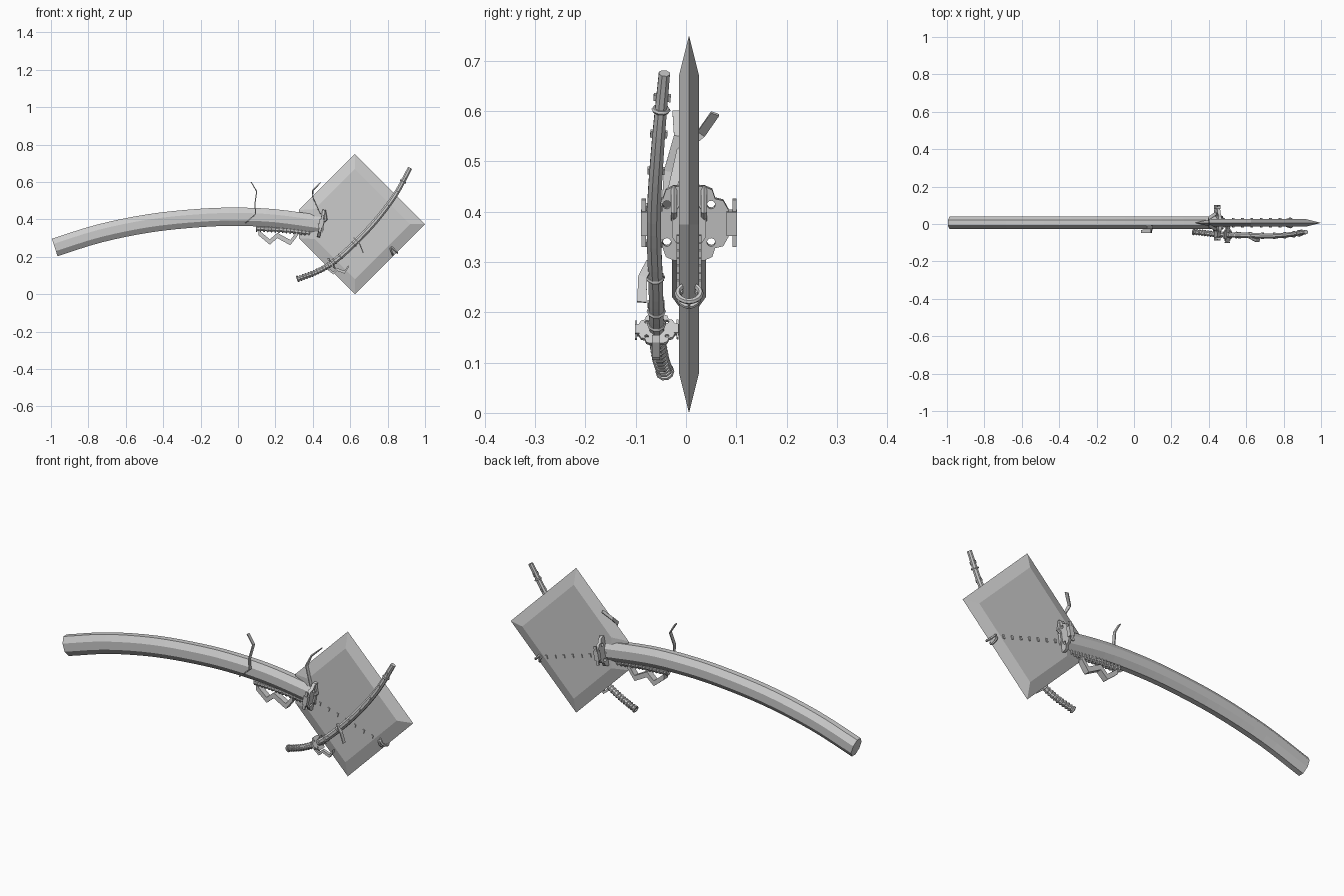
import bpy, bmesh, math
from mathutils import Vector, Matrix

cube = bpy.data.objects.get("Cube")
if cube:
    bpy.data.objects.remove(cube, do_unlink=True)

MID = 0.006  # y of the blade's central plane


def add_mesh(name, bm):
    bmesh.ops.recalc_face_normals(bm, faces=bm.faces)
    mesh = bpy.data.meshes.new(name)
    bm.to_mesh(mesh)
    bm.free()
    ob = bpy.data.objects.new(name, mesh)
    bpy.context.collection.objects.link(ob)
    return ob


def smooth_path(points, steps):
    """Catmull-Rom interpolation through the points."""
    p = [Vector(q) for q in points]
    p = [2 * p[0] - p[1]] + p + [2 * p[-1] - p[-2]]
    out = []
    for i in range(1, len(p) - 2):
        a, b, c, d = p[i - 1:i + 3]
        for k in range(steps):
            t = k / steps
            out.append((2 * b + (c - a) * t + (2 * a - 5 * b + 4 * c - d) * t * t
                        + (3 * b - a - 3 * c + d) * t ** 3) / 2)
    return out + [p[-2]]


def frame(origin, tangent, scale=1):
    """Local x runs sideways (world y), local y up, local z along the tangent."""
    t = Vector(tangent).normalized()
    up = t.cross(Vector((0, 1, 0))).normalized()
    side = up.cross(t)
    rot = Matrix((side, up, t)).transposed().to_4x4()
    return Matrix.Translation(origin) @ rot @ Matrix.Scale(scale, 4)


def path_frame(path, i):
    return frame(path[i], path[min(i + 1, len(path) - 1)] - path[max(i - 1, 0)])


def sweep(name, path, section, size=lambda f: 1):
    """Run a flat cross-section along a path and cap the ends."""
    bm = bmesh.new()
    rings = []
    for i in range(len(path)):
        m = path_frame(path, i)
        s = size(i / (len(path) - 1))
        rings.append([bm.verts.new(m @ Vector((x * s, y * s, 0))) for x, y in section])
    n = len(section)
    for a, b in zip(rings, rings[1:]):
        for k in range(n):
            bm.faces.new((a[k], a[(k + 1) % n], b[(k + 1) % n], b[k]))
    bm.faces.new(rings[0])
    bm.faces.new(rings[-1])
    return add_mesh(name, bm)


def oval(w, h, sides):
    k = 1 / math.cos(math.pi / sides)
    angles = [(i + 0.5) * math.tau / sides for i in range(sides)]
    return [(w * k * math.cos(a), h * k * math.sin(a)) for a in angles]


def box(name, matrix, loc, dims):
    bm = bmesh.new()
    bmesh.ops.create_cube(bm, size=1, matrix=matrix @ Matrix.Translation(loc)
                          @ Matrix.Diagonal((*dims, 1)))
    return add_mesh(name, bm)


def ring(name, matrix, major, minor, segs=16):
    bpy.ops.mesh.primitive_torus_add(major_radius=major, minor_radius=minor,
                                     major_segments=segs, minor_segments=6)
    ob = bpy.context.object
    ob.name = name
    ob.matrix_world = matrix
    bpy.ops.object.shade_smooth_by_angle(angle=math.radians(50))
    return ob


def guard(name, matrix):
    """Scalloped plate with four holes and a T-shaped lug on each side."""
    corner = [(0.078, 0.028), (0.068, 0.046), (0.052, 0.05), (0.046, 0.068), (0.03, 0.075)]
    outline = []
    for sx, sy, order in ((1, 1, 1), (-1, 1, -1), (-1, -1, 1), (1, -1, -1)):
        outline += [(sx * x, sy * y) for x, y in corner[::order]]
    loops = [outline]
    for sx in (-1, 1):
        for sy in (-1, 1):
            loops.append([(sx * 0.044 + x, sy * 0.038 + y) for x, y in oval(0.008, 0.008, 10)])
    cu = bpy.data.curves.new(name, "CURVE")
    cu.dimensions, cu.fill_mode, cu.extrude = "2D", "BOTH", 0.008
    for pts in loops:
        sp = cu.splines.new("POLY")
        sp.points.add(len(pts) - 1)
        for p, (x, y) in zip(sp.points, pts):
            p.co = (x, y, 0, 1)
        sp.use_cyclic_u = True
    ob = bpy.data.objects.new(name, cu)
    bpy.context.collection.objects.link(ob)
    ob.matrix_world = matrix
    for s in (-1, 1):
        box(name + "_lug", matrix, (s * 0.085, 0, 0), (0.02, 0.048, 0.025))
        box(name + "_lug_bar", matrix, (s * 0.09, 0, 0), (0.008, 0.095, 0.014))


def toothed_strip(name, points, y, height, width):
    """Zigzag band seen from the front."""
    bm = bmesh.new()
    rows = [[bm.verts.new((x, y + s * width / 2, z + dz)) for s, dz in
             ((-1, 0), (1, 0), (1, height), (-1, height))] for x, z in points]
    for a, b in zip(rows, rows[1:]):
        for k in range(4):
            bm.faces.new((a[k], a[(k + 1) % 4], b[(k + 1) % 4], b[k]))
    bm.faces.new(rows[0])
    bm.faces.new(rows[-1])
    return add_mesh(name, bm)


# Square blade on its corner, cut off where it meets the handle, with bevelled edges
def blade_loop(bm, half, cut, y):
    h = half - cut
    pts = [(half, 0), (0, half), (-cut, h), (-cut, -h), (0, -half)]
    return [bm.verts.new((0.625 + x, y, 0.375 + z)) for x, z in pts]


bm = bmesh.new()
edge = blade_loop(bm, 0.375, 0.3, MID)
for s in (-1, 1):
    flat = blade_loop(bm, 0.295, 0.215, MID + s * 0.02)
    bm.faces.new(flat)
    for k in range(5):
        j = (k + 1) % 5
        bm.faces.new((edge[k], edge[j], flat[j], flat[k]))
add_mesh("blade", bm)

# Long bowed handle
spine = [(-0.98, 0.25), (-0.74, 0.325), (-0.47, 0.38), (-0.2, 0.408), (0, 0.414),
         (0.2, 0.405), (0.46, 0.37)]
handle = smooth_path([(x, MID, z) for x, z in spine], 4)
sweep("handle", handle, oval(0.034, 0.049, 8))
guard("handle_guard", frame((0.445, MID, 0.378), (1, 0, -0.2)))
for s in (-1, 1):
    sweep("guard_prong", [Vector((0.43, MID + s * 0.03, 0.37)), Vector((0.47, MID + s * 0.03, 0.4)),
                          Vector((0.46, MID + s * 0.03, 0.45))], oval(0.006, 0.008, 6))

# Ribbed grip and toothed band below the handle
grip = smooth_path([(0.1, MID, 0.352), (0.24, MID, 0.345), (0.38, MID, 0.33)], 7)
sweep("under_grip", grip, oval(0.014, 0.013, 8))
for i in range(len(grip)):
    ring("under_grip_rib", path_frame(grip, i), 0.015, 0.005, 10)
toothed_strip("under_grip_teeth", [(0.11, 0.315), (0.17, 0.265), (0.21, 0.3),
                                   (0.28, 0.262), (0.32, 0.315)], MID, 0.028, 0.03)

# Bent ribbons
ribbons = {
    "handle_ribbon": [(0.04, -0.04, 0.38), (0.095, -0.038, 0.43), (0.09, -0.035, 0.48),
                      (0.1, -0.015, 0.55), (0.07, -0.018, 0.6)],
    "guard_ribbon": [(0.44, -0.03, 0.43), (0.4, -0.01, 0.52), (0.4, 0.03, 0.555),
                     (0.44, 0.058, 0.595)],
    "dagger_ribbon": [(0.62, -0.07, 0.3), (0.65, -0.086, 0.27), (0.67, -0.088, 0.22)],
}
for name, pts in ribbons.items():
    sweep(name, [Vector(p) for p in pts], oval(0.009, 0.0025, 4))

# Row of studs on both blade faces, ending in a ring on the edge
for i in range(7):
    f = i / 6
    for s in (-1, 1):
        box("blade_stud", frame((0.48 + 0.3 * f, MID + s * 0.021, 0.345 - 0.09 * f), (1, 0, -0.3)),
            (0, 0, 0), (0.008, 0.018, 0.01))
ring("blade_edge_ring", frame((0.835, MID, 0.238), (1, 0, 1)), 0.023, 0.006)
ring("blade_edge_ring", frame((0.82, MID, 0.23), (1, 0, 0.4)), 0.02, 0.005)

# Slim curved dagger in front of the blade
line = [(0.32, -0.042, 0.082), (0.41, -0.052, 0.115), (0.5, -0.058, 0.165), (0.6, -0.06, 0.25),
        (0.73, -0.064, 0.385), (0.84, -0.056, 0.53), (0.92, -0.043, 0.675)]
dagger = smooth_path(line, 6)
sweep("dagger", dagger, oval(0.013, 0.014, 8), lambda f: 0.85 + 0.25 * math.sin(math.pi * f))
guard("dagger_guard", path_frame(dagger, 12) @ Matrix.Scale(0.46, 4))
for i in range(0, 12):
    ring("dagger_grip_rib", path_frame(dagger, i), 0.0135, 0.004, 10)
for i in (13, 15, 19, 33):
    ring("dagger_band", path_frame(dagger, i), 0.014, 0.005, 10)
for i in range(16, 35, 3):
    for s in (-1, 1):
        box("dagger_stud", path_frame(dagger, i), (s * 0.014, 0, 0), (0.006, 0.008, 0.014))
toothed_strip("dagger_teeth", [(0.48, 0.13), (0.51, 0.105), (0.53, 0.125), (0.57, 0.11),
                               (0.59, 0.14)], -0.06, 0.015, 0.016)
ring("dagger_pommel_ring", path_frame(dagger, 0), 0.014, 0.005, 10)
